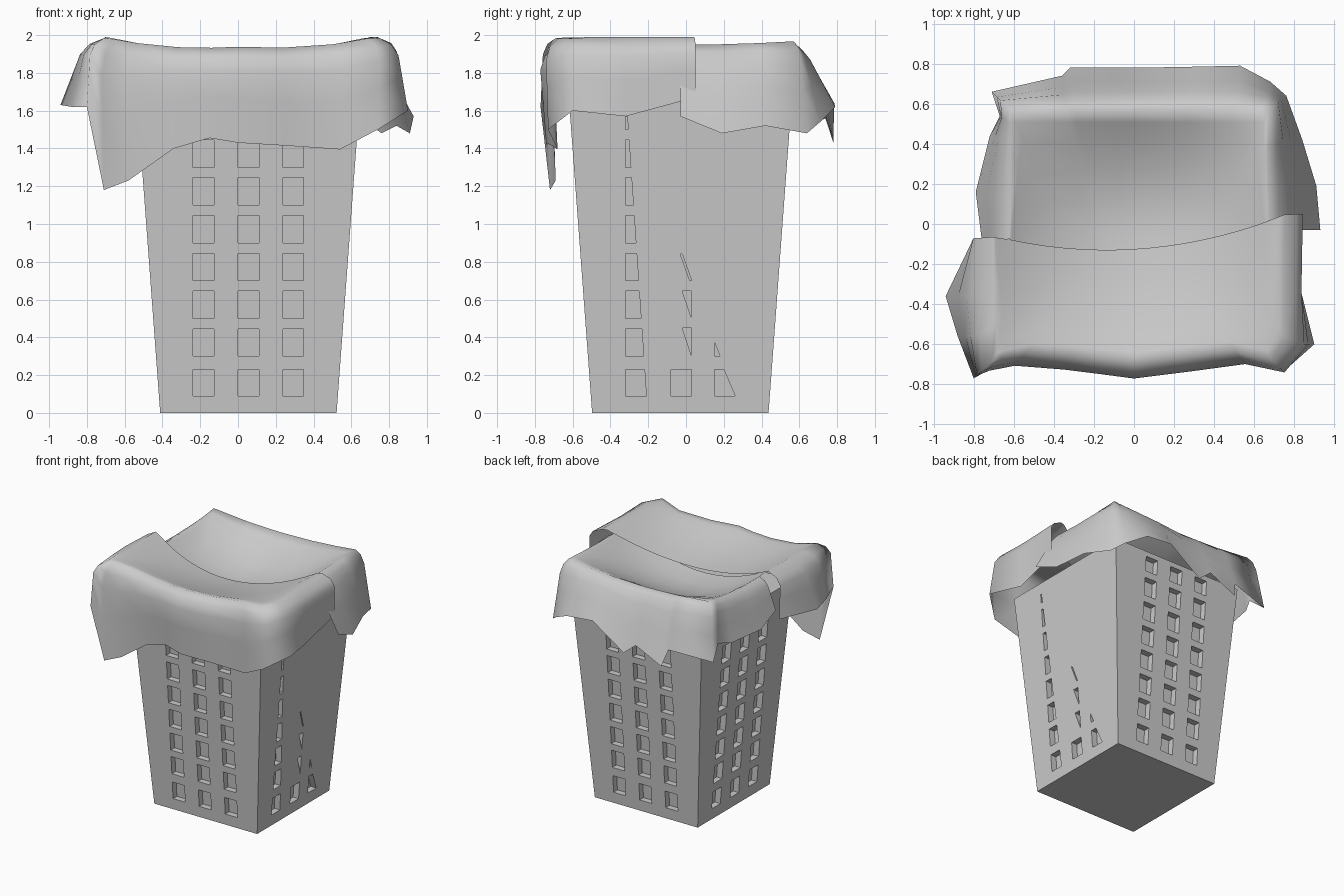
import bpy, bmesh, math
from mathutils import Vector, Matrix

if "Cube" in bpy.data.objects:
    bpy.data.objects.remove(bpy.data.objects["Cube"])

CX, CY = 0.055, -0.03            # centre of the basket
BASE, SLOPE, TOP = 0.467, 0.074, 1.66


def half(z):
    return BASE + SLOPE * z


def new_object(name, bm):
    bmesh.ops.recalc_face_normals(bm, faces=bm.faces)
    me = bpy.data.meshes.new(name)
    bm.to_mesh(me)
    bm.free()
    ob = bpy.data.objects.new(name, me)
    bpy.context.collection.objects.link(ob)
    return ob


def place(u, d, z, k):
    """Point on side k: 0 front, 1 right, 2 back, 3 left."""
    return Matrix.Rotation(k * math.pi / 2, 3, 'Z') @ Vector((u, -d, z)) + Vector((CX, CY, 0))


def prism(bm, pts, k, depth=0.05):
    """Window cutter from a (u, z) outline, following the leaning wall."""
    inner = [bm.verts.new(place(u, half(z) - depth, z, k)) for u, z in pts]
    outer = [bm.verts.new(place(u, half(z) + depth, z, k)) for u, z in pts]
    bm.faces.new(inner)
    bm.faces.new(outer[::-1])
    n = len(pts)
    for i in range(n):
        j = (i + 1) % n
        bm.faces.new((inner[i], outer[i], outer[j], inner[j]))


# tapered basket body
bm = bmesh.new()
rings = [[bm.verts.new(place(-half(z), half(z), z, k)) for k in range(4)] for z in (0, TOP)]
bm.faces.new(rings[0][::-1])
bm.faces.new(rings[1])
for i in range(4):
    j = (i + 1) % 4
    bm.faces.new((rings[0][i], rings[0][j], rings[1][j], rings[1][i]))
basket = new_object("basket_body", bm)

# regular window recesses on front, back and left
bm = bmesh.new()
rows = [(0.09, 0.23)] + [(0.1 + 0.2 * r, 0.245 + 0.2 * r) for r in range(1, 8)]
for k in (0, 2, 3):
    for c in (-0.237, 0, 0.237):
        for a, b in rows:
            b = min(b, 1.62)
            prism(bm, [(c - .055, a), (c + .055, a), (c + .055, b), (c - .055, b)], k)

# right side: recesses shrink to slivers going up
for a, b in rows:
    b = min(b, 1.57)
    edge = lambda z: -0.21 - 0.068 * (z - 0.09) - CY
    prism(bm, [(-.32 - CY, a), (edge(a), a), (edge(b), b), (-.32 - CY, b)], 1)
for pts in ([(-.08, .09), (.03, .09), (.03, .23), (-.08, .23)],
            [(.03, .3), (.03, .45), (-.02, .45)],
            [(.03, .5), (.03, .645), (-.02, .645)],
            [(.02, .7), (.03, .7), (-.02, .84), (-.03, .84)],
            [(.15, .09), (.26, .09), (.2, .23), (.15, .23)],
            [(.15, .3), (.18, .3), (.15, .375)]):
    prism(bm, [(y - CY, z) for y, z in pts], 1)
cutter = new_object("window_cutter", bm)
cutter.hide_render = True
mod = basket.modifiers.new("windows", 'BOOLEAN')
mod.operation, mod.solver, mod.object = 'DIFFERENCE', 'EXACT', cutter
bpy.context.view_layer.objects.active = basket
bpy.ops.object.modifier_apply(modifier=mod.name)
bpy.data.objects.remove(cutter)


def cloth(name, hem, xlim, ylim, seam, depth, lift, bulge):
    """Draped sheet: sagging top from the seam to the ridge, then down to the hem."""
    clamp = lambda v, lim: max(lim[0], min(lim[1], v))
    reach = max(abs(v) for v in ylim)

    def top(x, y):
        rim = 1.94 + 0.045 * min(1, (x / 0.7) ** 2)
        bowl = max(0, 1 - (x / 0.7) ** 2) * max(0, 1 - (y / reach) ** 2)
        return Vector((x, y, rim + lift - depth * bowl))

    bm = bmesh.new()
    cols = []
    n = len(hem)
    for i, h in enumerate(hem):
        h = Vector(h)
        rx, ry = clamp(h.x * .93, xlim), clamp(h.y * .93, ylim)
        sx, sy = seam(i / (n - 1))
        line = [top(sx + (rx - sx) * t, sy + (ry - sy) * t) for t in (0, .2, .4, .6, .8, .92)]
        ridge = top(rx, ry)
        line.append(ridge - Vector((0, 0, .006)))
        # rounded shoulder bulging outward
        out = Vector((h.x - rx * .8, h.y - ry * .8, 0)).normalized()
        for t, o in ((.1, .75), (.25, 1), (.55, .6), (1, 0)):
            line.append(ridge.lerp(h, t) + out * bulge * o)
        cols.append([bm.verts.new(p) for p in line])
    for a, b in zip(cols, cols[1:]):
        for j in range(len(a) - 1):
            bm.faces.new((a[j], a[j + 1], b[j + 1], b[j]))
    ob = new_object(name, bm)
    # top must face up
    if sum(p.normal.z * p.area for p in ob.data.polygons) < 0:
        ob.data.flip_normals()
    ob.data.shade_smooth()
    return ob


def front_seam(t):
    x = -.62 + 1.24 * t
    return x, -.125 + .06 * x + .22 * x * x


# front sheet, hem from left end round to right end
cloth("front_cloth",
      [(-.80, -.07, 1.62), (-.94, -.36, 1.63), (-.88, -.56, 1.62), (-.80, -.77, 1.62),
       (-.71, -.72, 1.18), (-.58, -.69, 1.23), (-.34, -.70, 1.40), (-.15, -.72, 1.455),
       (0, -.74, 1.43), (.25, -.71, 1.415), (.54, -.68, 1.395), (.74, -.73, 1.50),
       (.90, -.60, 1.60), (.83, -.32, 1.57), (.84, .05, 1.67)],
      (-.71, .75), (-.69, .1), front_seam, .14, .005, .07)

# back sheet, hem from right end round to left end, tucked under the front sheet
cloth("back_cloth",
      [(.93, -.03, 1.57), (.91, .19, 1.48), (.84, .42, 1.52), (.76, .64, 1.48),
       (.68, .71, 1.54), (.53, .79, 1.62), (.30, .785, 1.64), (.02, .78, 1.45),
       (-.09, .78, 1.54), (-.32, .78, 1.43), (-.36, .74, 1.56), (-.71, .66, 1.52),
       (-.67, .54, 1.62), (-.72, .44, 1.60), (-.79, .16, 1.62), (-.76, -.08, 1.68)],
      (-.62, .67), (-.2, .57), lambda t: (.58 - 1.16 * t, -.2), .21, -.008, .035)
